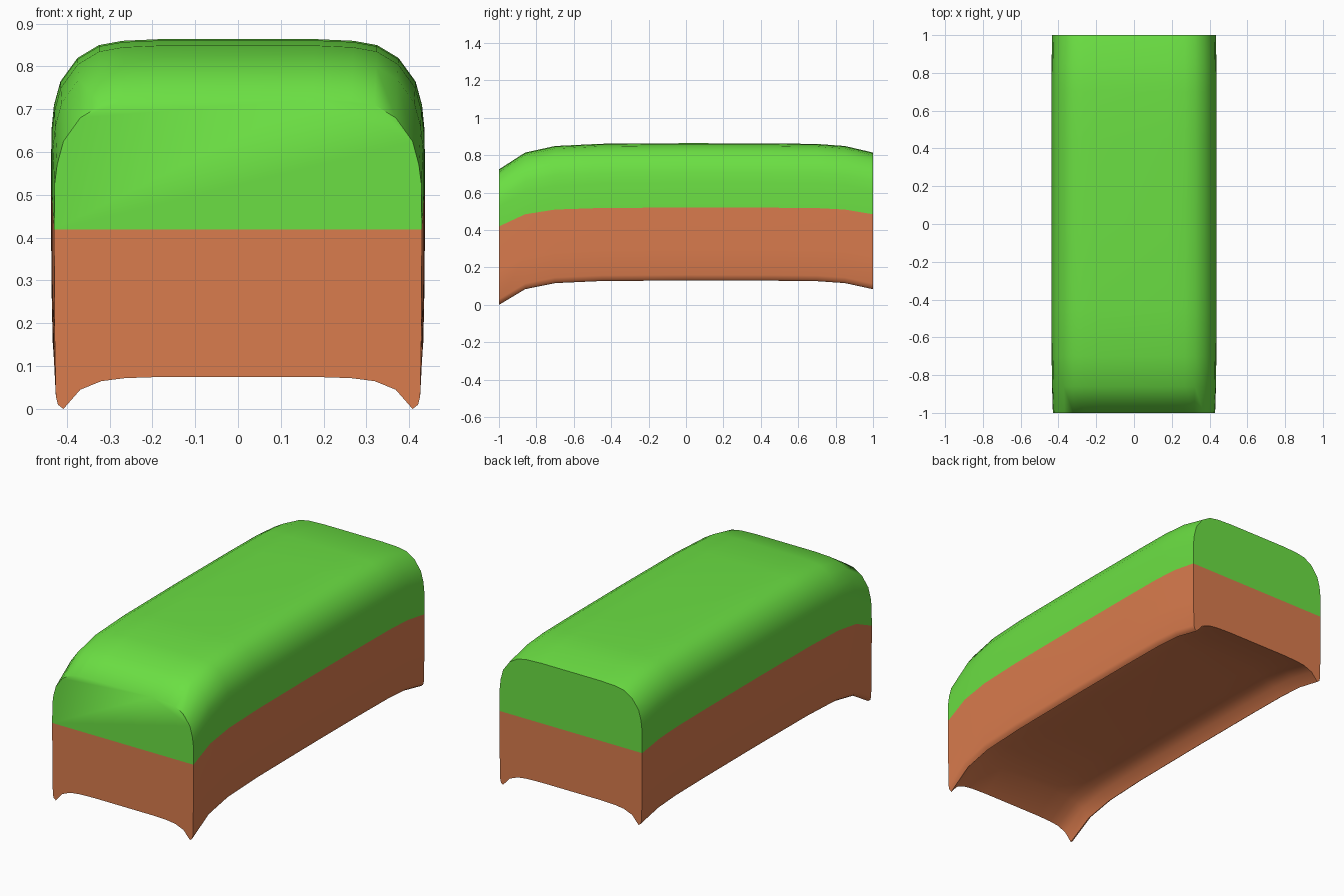
import bpy, bmesh, math

if "Cube" in bpy.data.objects:
    bpy.data.objects.remove(bpy.data.objects["Cube"])

# Stations along the block: (y, droop, width factor)
STATIONS = [(-1.0, 0.14, 0.983), (-0.86, 0.05, 0.993), (-0.7, 0.015, 0.998),
            (-0.45, 0.003, 1), (0, 0, 1), (0.45, 0.001, 1), (0.7, 0.004, 1),
            (0.85, 0.015, 0.998), (1.0, 0.05, 0.993)]

# Half cross-sections at mid length: (x, z, droop multiplier)
GRASS = [(0.437, 0.52, 0.72), (0.436, 0.65, 0.9), (0.43, 0.71, 1), (0.415, 0.765, 1),
         (0.375, 0.82, 1), (0.325, 0.85, 1), (0.27, 0.86, 1), (0.18, 0.864, 1)]
DIRT = [(0.437, 0.52, 0.72), (0.436, 0.3, 0.85), (0.433, 0.16, 0.93), (0.428, 0.14, 0.93),
        (0.415, 0.13, 0.93), (0.375, 0.175, 0.93), (0.325, 0.195, 0.93),
        (0.27, 0.202, 0.93), (0.18, 0.205, 0.93)]


def loft(name, half, colour, upward):
    """Mirror the half section, sweep it through the stations and cap both ends."""
    section = half + [(-x, z, k) for x, z, k in reversed(half)]
    bm = bmesh.new()
    rows = [[bm.verts.new((x * w, y, z - d * k)) for x, z, k in section]
            for y, d, w in STATIONS]
    for a, b in zip(rows, rows[1:]):
        for i in range(len(section) - 1):
            quad = (a[i], b[i], b[i + 1], a[i + 1])
            bm.faces.new(quad if upward else quad[::-1])
    front, back = rows[0], rows[-1][::-1]
    bm.faces.new(front if upward else front[::-1])
    bm.faces.new(back if upward else back[::-1])
    bm.normal_update()
    # Every face must point outwards: the front cap towards -y
    bm.faces.ensure_lookup_table()
    if bm.faces[-2].normal.y > 0:
        bmesh.ops.reverse_faces(bm, faces=bm.faces[-2:])
    if sum(f.normal.z for f in bm.faces) * (1 if upward else -1) < 0:
        bmesh.ops.reverse_faces(bm, faces=bm.faces[:-2])
    mesh = bpy.data.meshes.new(name)
    bm.to_mesh(mesh)
    bm.free()
    obj = bpy.data.objects.new(name, mesh)
    bpy.context.collection.objects.link(obj)
    mat = bpy.data.materials.new(name + "_colour")
    mat.diffuse_color = colour
    mat.use_nodes = True
    mat.node_tree.nodes["Principled BSDF"].inputs["Base Color"].default_value = mat.diffuse_color
    mesh.materials.append(mat)
    bpy.ops.object.select_all(action='DESELECT')
    obj.select_set(True)
    bpy.context.view_layer.objects.active = obj
    bpy.ops.object.shade_smooth_by_angle(angle=math.radians(60))
    return obj


# Rounded grass cover on top, hollow-bottomed dirt below
loft("grass_top", GRASS, (0.147, 0.74, 0.056, 1), True)
loft("dirt_base", DIRT, (0.70, 0.20, 0.075, 1), False)
